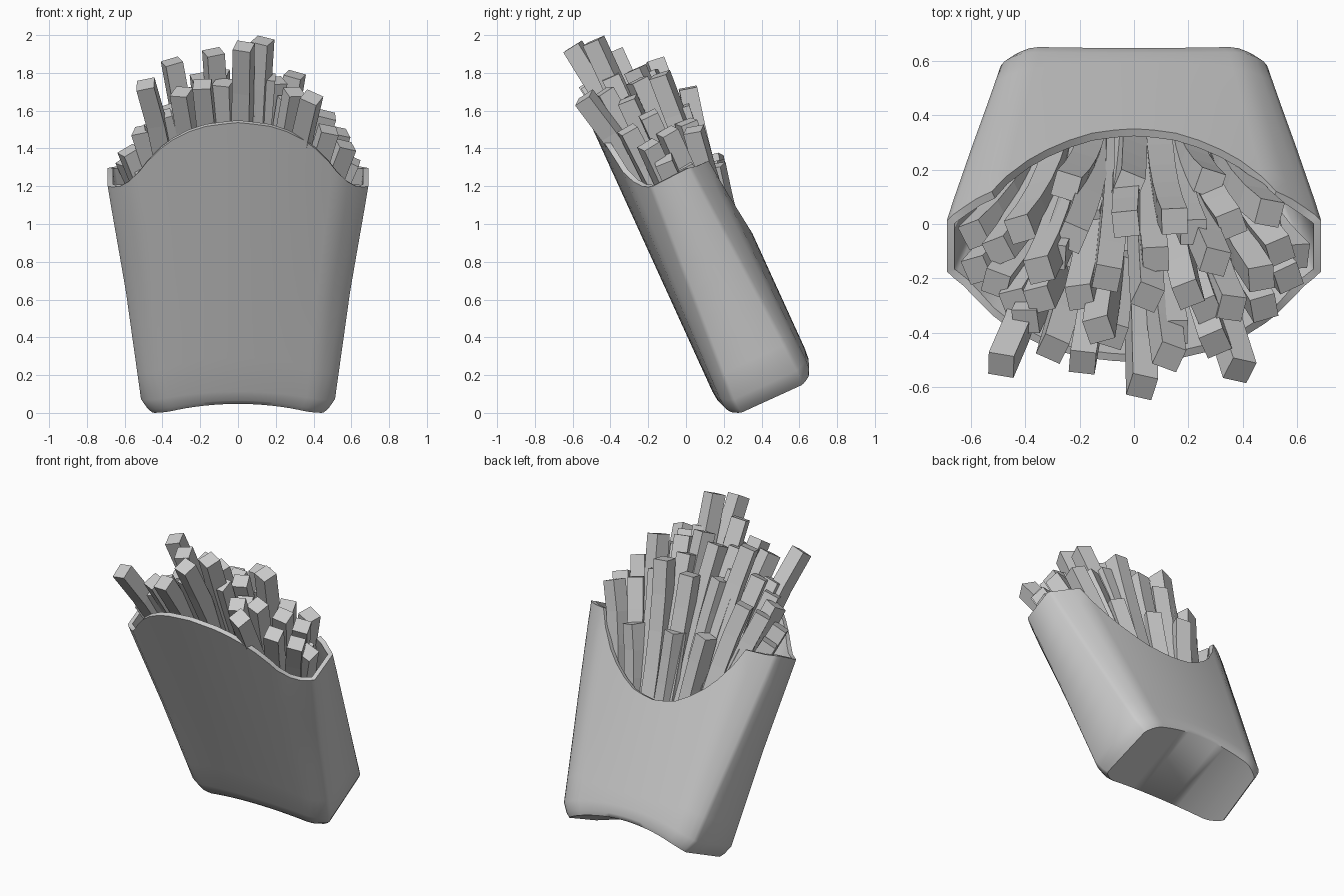
import bpy, bmesh, math, random
from mathutils import Vector, Matrix

random.seed(4)
cube = bpy.data.objects.get("Cube")
if cube:
    bpy.data.objects.remove(cube)

grey = bpy.data.materials.new("plain_grey")
grey.use_nodes = True
grey.diffuse_color = (0.6, 0.6, 0.6, 1)
grey.node_tree.nodes["Principled BSDF"].inputs["Base Color"].default_value = (0.6, 0.6, 0.6, 1)

# The carton leans forward: local axes are across, depth and up the carton
LEAN = math.radians(24.5)
C, S = math.cos(LEAN), math.sin(LEAN)
FOOT = 0.29
MID = 0.18


def place(x, d, u):
    return Vector((x, FOOT + C * d - S * u, S * d + C * u))


def unplace(x, y, z):
    y -= FOOT
    return x, C * y + S * z, C * z - S * y


def finish(name, bm):
    mesh = bpy.data.meshes.new(name)
    bmesh.ops.recalc_face_normals(bm, faces=bm.faces)
    bm.to_mesh(mesh)
    bm.free()
    mesh.materials.append(grey)
    ob = bpy.data.objects.new(name, mesh)
    bpy.context.collection.objects.link(ob)
    return ob


def half_width(u, side):
    # The back is a little narrower than the front near the foot
    if u < 0.7:
        wide = 0.503 + 0.092 * max(u, 0) / 0.7
        return wide * (1 - 0.05 * (1 - max(u, 0) / 0.7)) if side > 0 else wide
    return 0.595 + 0.095 * min((u - 0.7) / 0.58, 1)


# Carton columns: width fraction, front rim height, back rim height
COLS = [(0, 1.73, .84), (.12, 1.72, .85), (.25, 1.705, .87), (.38, 1.67, .92),
        (.5, 1.62, .985), (.6, 1.56, 1.06), (.7, 1.48, 1.175), (.76, 1.42, 1.285),
        (.84, 1.35, 1.285), (.91, 1.305, 1.285), (.97, 1.29, 1.29), (1, 1.285, 1.295)]
# Half depth near the corners, at the bottom and at the top
CORNER = {.84: (.243, .19), .91: (.225, .155), .97: (.205, .125), 1: (.185, .105)}
ring = [(f, -1, front) for f, front, back in COLS]
ring += [(f, 1, back) for f, front, back in reversed(COLS)]


def carton_point(f, side, rim, level):
    low = 0.085 * (1 - f * f)
    narrow, shallow, u = 1, 1, low + 0.08
    if level < 2:
        narrow, shallow, u = [(0.905, 0.93, low), (0.945, 0.98, low + 0.025)][level]
    else:
        u += (rim - u) * (level - 2) / 8
    a, b = CORNER.get(f, (0.27 - 0.03 * f * f, 0.27 - 0.088 * f * f))
    depth = a + (b - a) * min(u / 1.28, 1)
    return place(f * half_width(u, side) * narrow, MID + side * depth * shallow, u)


bm = bmesh.new()
rows = [[bm.verts.new(carton_point(*c, level)) for c in ring] for level in range(11)]
for lower, upper in zip(rows, rows[1:]):
    for i in range(len(ring) - 1):
        bm.faces.new((lower[i], lower[i + 1], upper[i + 1], upper[i]))
base = rows[0]
for i in range(len(COLS) - 1):
    bm.faces.new((base[i], base[-1 - i], base[-2 - i], base[i + 1]))
carton = finish("carton", bm)
mirror = carton.modifiers.new("mirror", 'MIRROR')
mirror.merge_threshold = 0.001
wall = carton.modifiers.new("wall", 'SOLIDIFY')
wall.thickness = 0.03
wall.offset = 1
bpy.ops.object.select_all(action='DESELECT')
carton.select_set(True)
bpy.context.view_layer.objects.active = carton
bpy.ops.object.convert(target='MESH')
bpy.ops.object.shade_smooth_by_angle(angle=math.radians(62))


# Fries: bent square sticks running from the carton floor to a tip
def fry(name, tip, size=0.048):
    x, d, u = unplace(*tip)
    inside = min(max(d, 0.1), 0.31)
    start = place(0.6 * x, 0.5 * (inside + MID), 0.2)
    bend = place(0.62 * x, inside, 0.64 * u)
    end = Vector(tip)
    roll = Matrix.Rotation(random.uniform(-0.5, 0.5), 3, 'Z')
    bm = bmesh.new()
    loops = []
    steps = 6
    for k in range(steps + 1):
        t = k / steps
        p = start * (1 - t) ** 2 + bend * 2 * t * (1 - t) + end * t * t
        axis = (bend - start) * (1 - t) + (end - bend) * t
        turn = Vector((0, 0, 1)).rotation_difference(axis).to_matrix() @ roll
        loops.append([bm.verts.new(p + turn @ Vector((i * size, j * size, 0)))
                      for i, j in ((-1, -1), (1, -1), (1, 1), (-1, 1))])
    for a, b in zip(loops, loops[1:]):
        for i in range(4):
            j = (i + 1) % 4
            bm.faces.new((a[i], a[j], b[j], b[i]))
    bm.faces.new(loops[0])
    bm.faces.new(loops[-1])
    finish(name, bm)


TIPS = [(.03, -.6, 1.94), (.13, -.49, 1.97), (-.49, -.52, 1.74), (.39, -.54, 1.67),
        (-.3, -.46, 1.7), (-.19, -.51, 1.74), (.3, -.44, 1.7), (-.13, -.39, 1.91),
        (-.35, -.17, 1.86), (.3, -.14, 1.79), (.15, .01, 1.72), (.5, .04, 1.5),
        (.28, .15, 1.31), (-.02, .14, 1.33), (-.25, .14, 1.36), (-.59, -.04, 1.34),
        (-.42, -.02, 1.55), (-.44, -.29, 1.53), (-.35, -.28, 1.62), (-.51, -.22, 1.5),
        (.36, -.31, 1.66), (.47, -.2, 1.58), (.48, -.31, 1.5), (.54, -.1, 1.49),
        (.2, -.26, 1.76), (.05, -.27, 1.82), (-.03, .0, 1.66), (-.2, -.27, 1.78),
        (.15, -.4, 1.78), (-.08, -.41, 1.75), (.6, -.12, 1.34), (-.23, -.05, 1.66),
        (-.5, -.1, 1.48), (.36, .0, 1.54), (.08, -.13, 1.72), (-.1, -.2, 1.8),
        (.27, -.32, 1.66), (-.4, -.36, 1.58), (.57, -.2, 1.42), (-.58, -.17, 1.39),
        (.22, -.03, 1.62), (-.3, -.12, 1.7)]
for n, tip in enumerate(TIPS):
    fry(f"fry_{n + 1:02d}", tip)

# Shorter fries packing the carton behind and between the long ones
for n in range(10):
    x = -0.5 + n / 9
    d = 0.26 if n % 2 else 0.12
    fry(f"short_fry_{n + 1:02d}", place(x, d, random.uniform(1.25, 1.45)))
